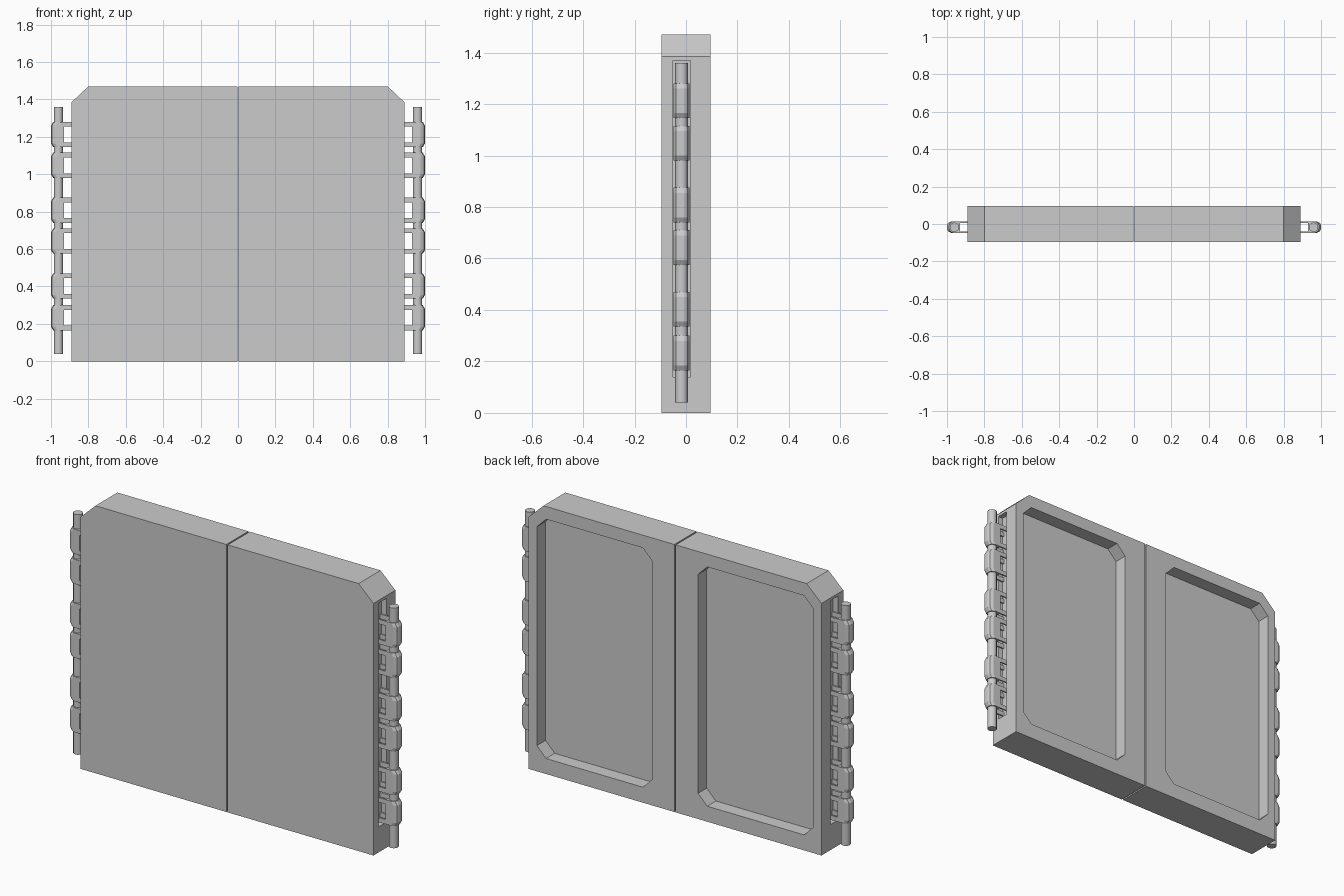
import bpy, bmesh, math

if "Cube" in bpy.data.objects:
    bpy.data.objects.remove(bpy.data.objects["Cube"])

PIN_X, PIN_Y = 0.96, -0.017


def loft(name, rings):
    """Closed solid through a list of equal-length vertex rings."""
    bm = bmesh.new()
    rows = [[bm.verts.new(p) for p in ring] for ring in rings]
    n = len(rows[0])
    for a, b in zip(rows, rows[1:]):
        for i in range(n):
            j = (i + 1) % n
            bm.faces.new((a[i], a[j], b[j], b[i]))
    bm.faces.new(rows[0][::-1])
    bm.faces.new(rows[-1])
    bmesh.ops.recalc_face_normals(bm, faces=bm.faces)
    mesh = bpy.data.meshes.new(name)
    bm.to_mesh(mesh)
    bm.free()
    ob = bpy.data.objects.new(name, mesh)
    bpy.context.collection.objects.link(ob)
    return ob


def slab(name, outline, y0, y1, s):
    """Extrude an (x, z) outline along y, on side s."""
    return loft(name, [[(s * x, y, z) for x, z in outline] for y in (y0, y1)])


def box(name, x0, x1, y0, y1, z0, z1, s):
    return slab(name, [(x0, z0), (x1, z0), (x1, z1), (x0, z1)], y0, y1, s)


def cut(ob, cutter):
    cutter.hide_render = True
    mod = ob.modifiers.new("cut", 'BOOLEAN')
    mod.operation, mod.object, mod.solver = 'DIFFERENCE', cutter, 'EXACT'
    bpy.context.view_layer.objects.active = ob
    bpy.ops.object.modifier_apply(modifier=mod.name)
    bpy.data.objects.remove(cutter)


def chamfered(x0, x1, z0, z1, c):
    return [(x0 + c, z0), (x1 - c, z0), (x1, z0 + c), (x1, z1 - c),
            (x1 - c, z1), (x0 + c, z1), (x0, z1 - c), (x0, z0 + c)]


def sleeve_ring(nose, s, z):
    """Rounded end of the hinge strap around the pin."""
    pts = [(0.93, -0.048), (nose - 0.023, -0.048), (nose - 0.006, -0.039), (nose, -0.027),
           (nose, -0.007), (nose - 0.006, 0.005), (nose - 0.023, 0.014), (0.93, 0.014)]
    return [(s * x, y, z) for x, y in pts]


HINGES = [0.165, 0.335, 0.575, 0.74, 0.98, 1.145]   # bottom heights
H = 0.135

for s, side in ((-1, "left"), (1, "right")):
    # door panel with clipped outer top corner
    door = slab(f"{side}_door_panel",
                [(0.004, 0), (0.89, 0), (0.89, 1.385), (0.80, 1.47), (0.004, 1.47)],
                -0.095, 0.095, s)
    # recess in the back face
    cut(door, slab("recess_cutter", chamfered(0.14, 0.84, 0.085, 1.40, 0.056), 0.02, 0.2, s))
    # slot in the outer edge for the hinges
    cut(door, box("slot_cutter", 0.86, 1.1, -0.05, 0.018, 0.14, 1.37, s))

    # hinge pin
    bpy.ops.mesh.primitive_cylinder_add(vertices=12, radius=0.025, depth=1.32,
                                        location=(s * PIN_X, PIN_Y, 0.70))
    pin = bpy.context.object
    pin.name = f"{side}_hinge_pin"
    bpy.ops.object.shade_smooth_by_angle(angle=math.radians(40))

    for i, z in enumerate(HINGES):
        # sleeve with tapered ends
        loft(f"{side}_hinge_sleeve_{i}",
             [sleeve_ring(n, s, z + dz) for n, dz in
              ((0.988, 0), (1.0, 0.02), (1.0, H - 0.02), (0.988, H))])
        # four thin strap arms leaving an open window
        for y in (-0.048, 0.006):
            for dz in (0, H - 0.025):
                box(f"{side}_hinge_arm_{i}", 0.86, 0.931, y, y + 0.008,
                    z + dz, z + dz + 0.025, s)
